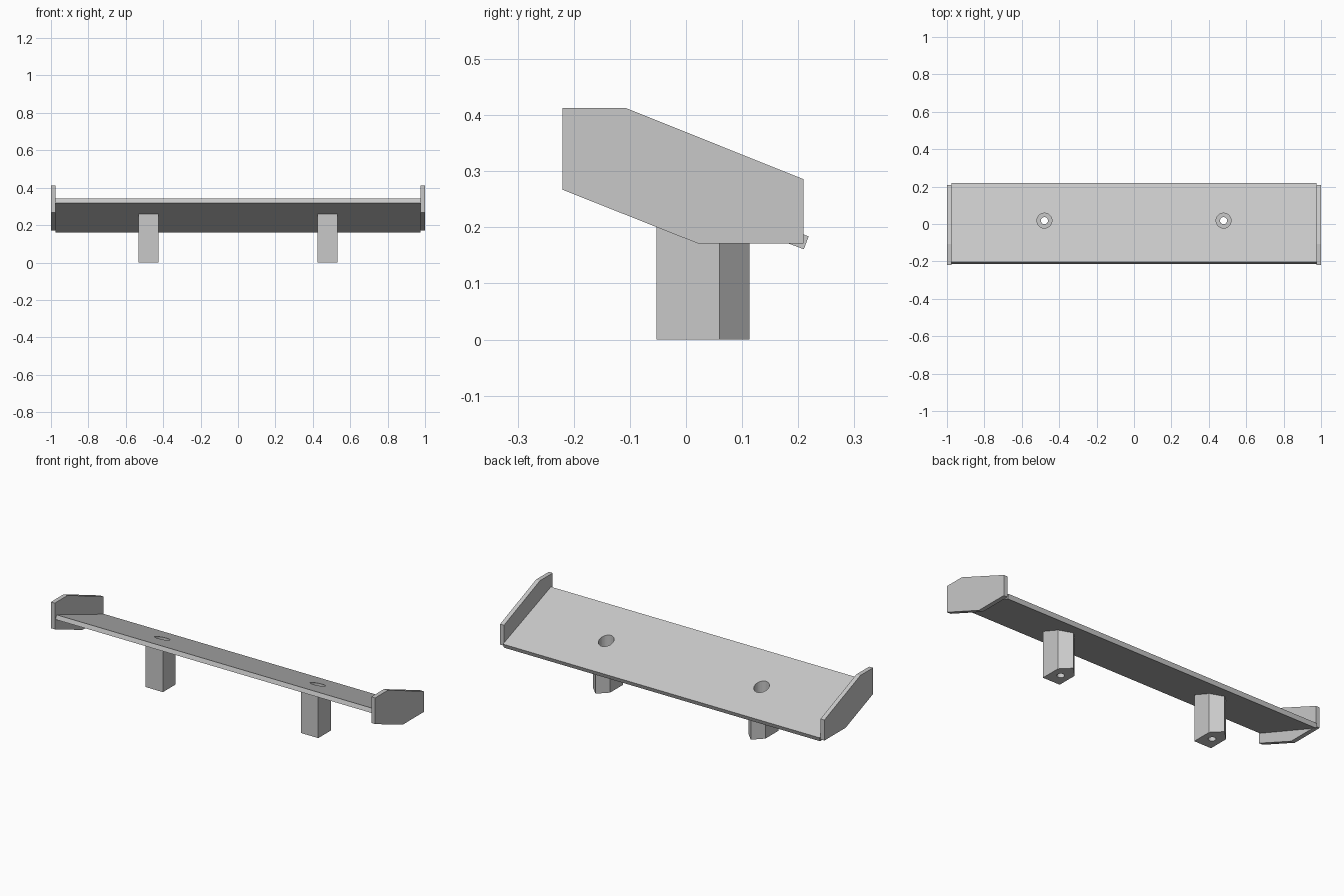
import bpy, bmesh
from mathutils import Vector

cube = bpy.data.objects.get("Cube")
if cube:
    bpy.data.objects.remove(cube, do_unlink=True)

grey = bpy.data.materials.new("light grey")
grey.use_nodes = True
colour = (0.58, 0.58, 0.58, 1)
grey.diffuse_color = colour
grey.node_tree.nodes["Principled BSDF"].inputs["Base Color"].default_value = colour

POST_X, HOLE_Y = 0.479, 0.018
BACK_LOW, FRONT_LOW = Vector((0.21, 0.161)), Vector((-0.213, 0.319))


def underside(y):
    """Height of the blade's underside at depth y."""
    t = (y - BACK_LOW.x) / (FRONT_LOW.x - BACK_LOW.x)
    return BACK_LOW.y + t * (FRONT_LOW.y - BACK_LOW.y)


def prism(name, bottom, top):
    """Solid between two matching outlines."""
    bm = bmesh.new()
    a = [bm.verts.new(p) for p in bottom]
    b = [bm.verts.new(p) for p in top]
    bm.faces.new(a)
    bm.faces.new(b)
    for i in range(len(a)):
        j = (i + 1) % len(a)
        bm.faces.new((a[i], a[j], b[j], b[i]))
    bmesh.ops.recalc_face_normals(bm, faces=bm.faces)
    mesh = bpy.data.meshes.new(name)
    bm.to_mesh(mesh)
    bm.free()
    mesh.materials.append(grey)
    obj = bpy.data.objects.new(name, mesh)
    bpy.context.collection.objects.link(obj)
    return obj


def side_prism(name, profile, x0, x1):
    return prism(name, [(x0, y, z) for y, z in profile], [(x1, y, z) for y, z in profile])


def drill(obj, x, radius, z0, z1):
    """Cut a vertical round hole."""
    bpy.ops.mesh.primitive_cylinder_add(vertices=32, radius=radius, depth=z1 - z0,
                                        location=(x, HOLE_Y, (z0 + z1) / 2))
    cutter = bpy.context.object
    cutter.hide_render = True
    cutter.data.materials.append(grey)
    mod = obj.modifiers.new("hole", "BOOLEAN")
    mod.operation, mod.solver, mod.object = "DIFFERENCE", "EXACT", cutter
    bpy.context.view_layer.objects.active = obj
    bpy.ops.object.modifier_apply(modifier=mod.name)
    bpy.data.objects.remove(cutter, do_unlink=True)


# Sloping blade
along = (BACK_LOW - FRONT_LOW).normalized()
rise = Vector((-along.y, along.x)) * 0.0245
blade = side_prism("blade", [BACK_LOW, BACK_LOW + rise, FRONT_LOW + rise, FRONT_LOW], -0.976, 0.976)

end_profile = [(-0.22, 0.267), (-0.22, 0.413), (-0.108, 0.413),
               (0.209, 0.286), (0.209, 0.171), (0.022, 0.171)]
post_outline = [(-0.053, -0.053), (0.053, -0.053), (0.053, 0.06), (0, 0.113), (-0.053, 0.06)]

for side, s in (("left", 1), ("right", -1)):
    # Upright end plate
    side_prism(side + "_end_plate", end_profile, s * 0.976, s)

    # Five-sided post with a stepped bolt hole
    x = s * POST_X
    post = prism(side + "_post",
                 [(x + px, y, 0) for px, y in post_outline],
                 [(x + px, y, underside(y)) for px, y in post_outline])
    drill(post, x, 0.04, 0.08, 0.5)
    drill(post, x, 0.019, -0.1, 0.2)
    drill(blade, x, 0.04, 0.1, 0.5)
